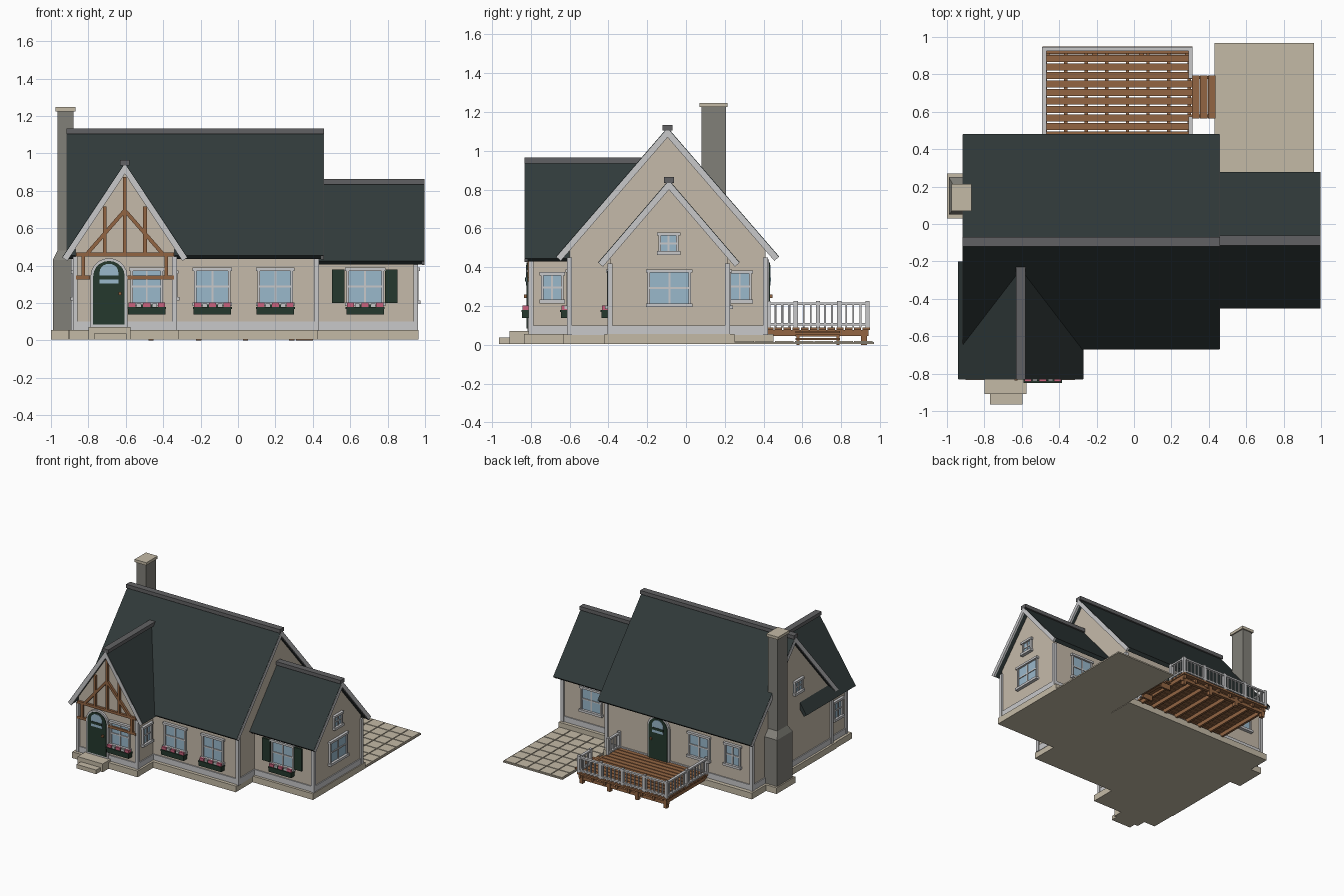
import bpy, bmesh, math

cube = bpy.data.objects.get("Cube")
if cube:
    bpy.data.objects.remove(cube, do_unlink=True)


def material(name, r, g, b):
    m = bpy.data.materials.new(name)
    m.use_nodes = True
    m.diffuse_color = (r, g, b, 1)
    m.node_tree.nodes["Principled BSDF"].inputs["Base Color"].default_value = (r, g, b, 1)
    return m


PLASTER = material("plaster", .56, .49, .40)
STONE = material("pale stone", .55, .49, .38)
TRIM = material("trim grey", .58, .58, .59)
BRICK = material("chimney grey", .22, .215, .19)
CAP = material("ridge grey", .12, .12, .125)
ROOF = material("roof slate", .030, .042, .042)
WOOD = material("brown wood", .29, .13, .055)
GREEN = material("dark green", .018, .040, .026)
GLASS = material("glass blue", .32, .48, .60)
PINK = material("flower pink", .58, .12, .20)


def finish(name, bm, mat):
    bmesh.ops.recalc_face_normals(bm, faces=bm.faces)
    me = bpy.data.meshes.new(name)
    bm.to_mesh(me)
    bm.free()
    me.materials.append(mat)
    ob = bpy.data.objects.new(name, me)
    bpy.context.collection.objects.link(ob)
    return ob


def boxes(name, items, mat):
    """One mesh from (x0, x1, y0, y1, z0, z1) boxes."""
    bm = bmesh.new()
    for x0, x1, y0, y1, z0, z1 in items:
        for v in bmesh.ops.create_cube(bm, size=1)["verts"]:
            v.co = ((x0 + x1) / 2 + v.co.x * (x1 - x0), (y0 + y1) / 2 + v.co.y * (y1 - y0),
                    (z0 + z1) / 2 + v.co.z * (z1 - z0))
    return finish(name, bm, mat)


def prisms(name, outlines, axis, a, b, mat):
    """Extrude (u, z) outlines along x or y from a to b."""
    bm = bmesh.new()
    for pts in outlines:
        ends = [[bm.verts.new((u, d, z) if axis == "y" else (d, u, z)) for u, z in pts] for d in (a, b)]
        n = len(pts)
        bm.faces.new(ends[0])
        bm.faces.new(ends[1][::-1])
        for i in range(n):
            j = (i + 1) % n
            bm.faces.new((ends[0][i], ends[0][j], ends[1][j], ends[1][i]))
    return finish(name, bm, mat)


def on_wall(face, plane, u0, u1, d0, d1, z0, z1):
    """Box in wall coordinates: u along the wall, d outwards."""
    s = -1 if face in ("front", "right") else 1
    d0, d1 = sorted((plane + s * d0, plane + s * d1))
    if face in ("front", "back"):
        return (u0, u1, d0, d1, z0, z1)
    return (d0, d1, u0, u1, z0, z1)


def chevron(c, hw, ridge, eave, t):
    slope = math.atan2(ridge - eave, hw)
    dx, dz = t * math.sin(slope), t * math.cos(slope)
    return [(c - hw, eave), (c, ridge), (c + hw, eave), (c + hw - dx, eave - dz),
            (c, ridge - t / math.cos(slope)), (c - hw + dx, eave - dz)]


def house_block(name, axis, c, wall_hw, wall, hw, ridge, eave, roof, barge_ends):
    """Gabled walls, roof, ridge cap and barge boards."""
    t = .03
    slope = (ridge - eave) / hw
    top = ridge - t * math.hypot(1, slope) - .003
    side = top - slope * wall_hw
    prisms(name + "_walls", [[(c - wall_hw, .03), (c - wall_hw, side), (c, top),
                              (c + wall_hw, side), (c + wall_hw, .03)]], axis, *wall, PLASTER)
    prisms(name + "_roof", [chevron(c, hw, ridge, eave, t)], axis, *roof, ROOF)
    prisms(name + "_ridge_cap", [[(c - .026, ridge - .015), (c - .026, ridge + .014),
                                  (c + .026, ridge + .014), (c + .026, ridge - .015)]],
           axis, roof[0] - .002, roof[1] + .002, CAP)
    for e in barge_ends:
        s = 1 if e == roof[1] else -1
        prisms(name + "_barge_board", [chevron(c, hw - .002, ridge - .005, eave - .003, t)],
               axis, e - s * .012, e + s * .002, TRIM)


house_block("main", "x", -.095, .505, (-.88, .42), .575, 1.12, .455, (-.915, .457), (-.915, .457))
house_block("wing", "x", -.088, .303, (.40, .95), .365, .85, .425, (.42, .996), (.996,))
house_block("front_gable", "y", -.605, .265, (-.80, -.30), .335, .95, .445, (-.83, -.20), (-.83,))

# Foundation, skirting and corner boards
boxes("foundation", [(-.905, .425, -.635, .45, .005, .055), (-.90, -.315, -.835, -.5, .005, .055),
                     (.40, .965, -.42, .25, .005, .055), (-1, -.88, .03, .27, .005, .055)], STONE)
footprints = [(-.88, .42, -.60, .41), (-.87, -.34, -.80, -.4), (.3, .95, -.391, .215)]
boxes("skirting", [(a - .008, b + .008, c - .008, d + .008, .05, .1) for a, b, c, d in footprints], TRIM)
corners = [(-.88, -.60), (.42, -.60), (-.88, .41), (.42, .41), (-.87, -.80), (-.34, -.80), (.95, -.391), (.95, .215)]
boxes("corner_boards", [(x - .013, x + .013, y - .013, y + .013, .05, .45 if x < .9 else .42)
                        for x, y in corners], TRIM)
boxes("front_steps", [(-.80, -.575, -.91, -.8, .005, .072), (-.77, -.595, -.965, -.8, .005, .038)], STONE)

# Patio of square slabs
boxes("patio", [(.43, .963, .22, .968, .004, .014)], STONE)
boxes("patio_slabs", [(.437 + i * .105, .535 + i * .105, .255 + j * .102, .35 + j * .102, .01, .019)
                      for i in range(5) for j in range(7)], STONE)

# Chimney with tapered shoulder
boxes("chimney_base", [(-.99, -.87, .05, .25, .05, .43)], BRICK)
shoulder = boxes("chimney_shoulder", [(-.99, -.87, .05, .25, .43, .48)], BRICK)
for v in shoulder.data.vertices:
    if v.co.z > .45:
        v.co.x = -.965 if v.co.x < -.9 else -.88
        v.co.y = .08 if v.co.y < .1 else .205
boxes("chimney_stack", [(-.965, -.88, .08, .205, .47, 1.23)], BRICK)
boxes("chimney_cap", [(-.975, -.87, .07, .215, 1.225, 1.247)], STONE)


def window(name, face, plane, c, w, z0, z1, cross=True):
    h, f = w / 2, .013

    def b(u0, u1, d, za, zb):
        return on_wall(face, plane, c + u0, c + u1, -.005, d, za, zb)
    frame = [b(-h, -h + f, .016, z0, z1), b(h - f, h, .016, z0, z1),
             b(-h - .008, h + .008, .022, z1 - f, z1 + .004), b(-h - .008, h + .008, .026, z0 - .006, z0 + f)]
    if cross:
        mid = (z0 + z1) / 2
        frame += [b(-.005, .005, .012, z0, z1), b(-h, h, .012, mid - .005, mid + .005)]
    boxes(name + "_frame", frame, TRIM)
    boxes(name + "_glass", [b(-h, h, .006, z0, z1)], GLASS)


def flower_box(name, plane, c, z):
    h = .1

    def b(u0, u1, d0, d1, za, zb):
        return on_wall("front", plane, c + u0, c + u1, d0, d1, z + za, z + zb)
    boxes(name, [b(-h, h, 0, .045, 0, .036), b(-h - .004, h + .004, 0, .049, .03, .042)], GREEN)
    boxes(name + "_leaves", [b(u - .02, u + .02, .006, .036, .03, .055) for u in (-.03, .03)], GREEN)
    boxes(name + "_flowers", [b(u - .019, u + .019, .008, .042, .036, .064) for u in (-.078, 0, .078)], PINK)
    boxes(name + "_white_flowers", [b(u - .012, u + .012, .012, .04, .036, .06) for u in (-.042, .042)], TRIM)


# Windows and flower boxes on the front
for name, plane, c, w in (("gable_window", -.80, -.488, .175), ("left_front_window", -.60, -.137, .195),
                          ("right_front_window", -.60, .2, .19), ("wing_front_window", -.391, .68, .2)):
    window(name, "front", plane, c, w, .19, .385)
    flower_box(name + "_box", plane, c, .138)
boxes("shutters", [on_wall("front", -.391, u, u + .068, 0, .016, .2, .38) for u in (.502, .785)], GREEN)

# Windows on the sides and back
window("wing_side_window", "left", .95, -.086, .225, .2, .385)
window("wing_attic_window", "left", .95, -.09, .105, .47, .575)
window("main_side_window", "left", .42, .277, .12, .22, .38)
window("gable_left_window", "left", -.34, -.69, .115, .22, .37)
window("gable_right_window", "right", -.87, -.69, .115, .22, .37)
window("main_attic_window", "right", -.88, -.17, .105, .63, .735)
window("back_wide_window", "back", .41, -.41, .19, .19, .385)
window("back_narrow_window", "back", .41, -.71, .14, .21, .385)
window("wing_back_window", "back", .215, .69, .19, .19, .385)


def arch(c, hw, z0, spring, rise):
    pts = [(c - hw, z0), (c + hw, z0)]
    return pts + [(c + hw * math.cos(i * math.pi / 10), spring + rise * math.sin(i * math.pi / 10))
                  for i in range(11)]


# Arched doors
for name, c, plane, s in (("front_door", -.69, -.80, -1), ("back_door", -.05, .41, 1)):
    prisms(name + "_frame", [arch(c, .098, .055, .345, .095)], "y", plane, plane + s * .017, TRIM)
    prisms(name, [arch(c, .084, .085, .345, .08)], "y", plane, plane + s * .022, GREEN)
    prisms(name + "_glass", [arch(c, .05, .305, .365, .045)], "y", plane, plane + s * .025, GLASS)
    boxes(name + "_bar", [on_wall("front" if s < 0 else "back", plane, c - .05, c + .05, 0, .029, .327, .346)], GREEN)
    boxes(name + "_knob", [on_wall("front" if s < 0 else "back", plane, c + .05, c + .066, 0, .036, .242, .258)], WOOD)


def bar(p, q, w=.02):
    dx, dz = q[0] - p[0], q[1] - p[1]
    k = w / 2 / math.hypot(dx, dz)
    nx, nz = -dz * k, dx * k
    return [(p[0] + nx, p[1] + nz), (q[0] + nx, q[1] + nz), (q[0] - nx, q[1] - nz), (p[0] - nx, p[1] - nz)]


# Half-timbering on the front gable
c = -.605
timber = [bar((c, .46), (c, .875)), bar((c - .262, .46), (c + .262, .46)),
          bar((c - .262, .337), (-.79, .337)), bar((-.59, .337), (c + .262, .337))]
for s in (-1, 1):
    timber += [bar((c + s * .108, .46), (c + s * .108, .715)), bar((c + s * .222, .335), (c + s * .222, .46)),
               bar((c, .695), (c + s * .205, .46))]
prisms("gable_timbers", timber, "y", -.818, -.79, WOOD)

# Deck: boards, joists, beam, posts and steps
boxes("deck_boards", [(-.49, .312, .412 + i * .0453, .45 + i * .0453, .075, .09) for i in range(12)], WOOD)
boxes("deck_joists", [(x - .009, x + .009, .42, .94, .045, .076)
                      for x in [-.475 + i * .11 for i in range(8)]], WOOD)
boxes("deck_beam", [(-.485, .307, .905, .93, .03, .055)], WOOD)
boxes("deck_posts", [(x - .014, x + .014, .903, .933, 0, .076) for x in (-.465, -.21, .04, .287)], WOOD)
boxes("deck_steps", [(.31 + i * .043, .35 + i * .043, .565, .795, .06 - i * .018, .072 - i * .018) for i in range(3)], WOOD)
boxes("step_stringers", [(.31, .40, y, y + .015, .0, .045) for y in (.57, .775)], WOOD)

# Railing around the deck with a gap at the steps
rail = []
for x0, y0, x1, y1, posts in ((-.48, .425, -.48, .935, 3), (-.48, .935, .302, .935, 5),
                              (.302, .425, .302, .565, 2), (.302, .79, .302, .935, 2)):
    for z in (.105, .21):
        rail.append((x0 - .011, x1 + .011, y0 - .011, y1 + .011, z - .006, z + .007))
    n = round(math.hypot(x1 - x0, y1 - y0) / .036)
    for count, r, top in ((n + 1, .0045, .21), (posts, .011, .225)):
        for i in range(count):
            f = i / (count - 1)
            x, y = x0 + (x1 - x0) * f, y0 + (y1 - y0) * f
            rail.append((x - r, x + r, y - r, y + r, .088, top))
boxes("deck_railing", rail, TRIM)
